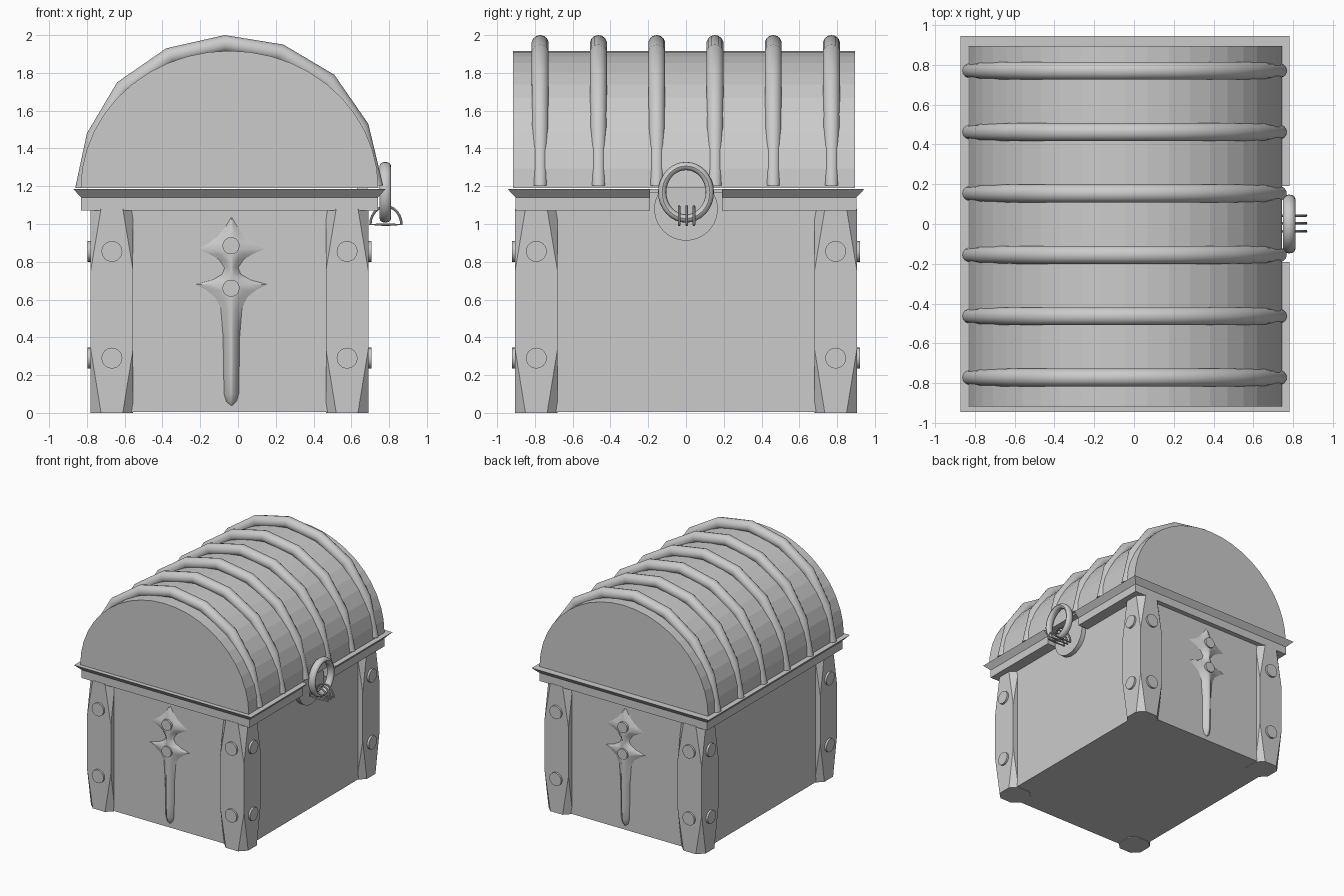
import bpy, bmesh
from math import sin, cos, pi
from mathutils import Vector, Matrix

if "Cube" in bpy.data.objects:
    bpy.data.objects.remove(bpy.data.objects["Cube"])

CX = -0.045  # centre line of the chest body


def finish(name, bm, smooth=None):
    bmesh.ops.recalc_face_normals(bm, faces=bm.faces)
    me = bpy.data.meshes.new(name)
    bm.to_mesh(me)
    bm.free()
    ob = bpy.data.objects.new(name, me)
    bpy.context.collection.objects.link(ob)
    if smooth:
        bpy.ops.object.select_all(action='DESELECT')
        ob.select_set(True)
        bpy.context.view_layer.objects.active = ob
        bpy.ops.object.shade_smooth_by_angle(angle=smooth)
    return ob


def loft(name, rings, smooth=None, loop=False):
    """Skin a list of closed rings of points; cap the ends unless looped."""
    bm = bmesh.new()
    vs = [[bm.verts.new(p) for p in r] for r in rings]
    n = len(vs[0])
    pairs = list(zip(vs, vs[1:])) + ([(vs[-1], vs[0])] if loop else [])
    for a, b in pairs:
        for i in range(n):
            j = (i + 1) % n
            bm.faces.new((a[i], a[j], b[j], b[i]))
    if not loop:
        bm.faces.new(vs[0])
        bm.faces.new(vs[-1])
    return finish(name, bm, smooth)


def box(name, x0, x1, y0, y1, z0, z1):
    return loft(name, [[(x0, y0, z), (x1, y0, z), (x1, y1, z), (x0, y1, z)] for z in (z0, z1)])


def disc(name, base, tip, r, n=24):
    base, tip = Vector(base), Vector(tip)
    q = (tip - base).to_track_quat('Z', 'Y')
    ring = [q @ Vector((r * cos(2 * pi * i / n), r * sin(2 * pi * i / n), 0)) for i in range(n)]
    return loft(name, [[c + v for v in ring] for c in (base, tip)], 0.6)


def tube(name, path, radii, centre, n=12, loop=False):
    """Round tube along a path lying in an xz plane, fanned about a centre."""
    rings = []
    for (x, y, z), r in zip(path, radii):
        d = Vector((x - centre[0], 0, z - centre[1])).normalized()
        rings.append([Vector((x, y, z)) + r * (cos(2 * pi * i / n) * d + sin(2 * pi * i / n) * Vector((0, 1, 0)))
                      for i in range(n)])
    return loft(name, rings, 0.7, loop)


# Chest body
box("body", -0.735, 0.645, -0.86, 0.86, 0.005, 1.17)

# Corner posts: square in the middle, octagonal at both ends, with round studs
H, C = 0.1125, 0.055
for sx in (-1, 1):
    for sy in (-1, 1):
        px, py = CX + sx * 0.6225, sy * 0.7925
        bm = bmesh.new()
        for z in (0, 1.08):
            for a in (-1, 1):
                for b in (-1, 1):
                    bm.verts.new((px + a * H, py + b * (H - C), z))
                    bm.verts.new((px + a * (H - C), py + b * H, z))
        for z in (0.34, 0.75):
            for a in (-1, 1):
                for b in (-1, 1):
                    bm.verts.new((px + a * H, py + b * H, z))
        bmesh.ops.convex_hull(bm, input=bm.verts)
        bmesh.ops.dissolve_limit(bm, angle_limit=0.01, verts=bm.verts, edges=bm.edges)
        finish("corner_post", bm)
        for z in (0.29, 0.855):
            disc("post_stud_side", (px + sx * 0.1, py, z), (px + sx * 0.129, py, z), 0.055)
            disc("post_stud_end", (px, py + sy * 0.1, z), (px, py + sy * 0.129, z), 0.055)

# Flared rim, open at the latch
prof = [(0, 1.072), (0, 1.14), (0.042, 1.185), (-0.1, 1.185), (-0.1, 1.072)]
path = [(1, 0.19, 0), (1, 0.902, 1), (-1, 0.902, 1), (-1, -0.902, -1), (1, -0.902, -1), (1, -0.19, 0)]
loft("rim", [[(CX + sx * (0.785 + d), y + sy * d, z) for d, z in prof] for sx, y, sy in path])

# Domed lid
N = 22
arch = [(CX + 0.788 * cos(pi * i / N), 1.19 + 0.727 * sin(pi * i / N)) for i in range(N + 1)]
loft("lid", [[(x, y, z) for x, z in arch] for y in (-0.917, 0.895)])

# Lid ribs
outer = [(-0.862, 1.19), (-0.80, 1.48), (-0.64, 1.75), (-0.38, 1.93), (-0.07, 2.0),
         (0.24, 1.95), (0.51, 1.79), (0.69, 1.53), (0.768, 1.205)]
rad = [0.036, 0.043, 0.046, 0.046, 0.046, 0.046, 0.046, 0.043, 0.036]
mid = (CX, 1.2)
for k in range(6):
    y = -0.772 + k * 0.3085
    pts = []
    for (x, z), r in zip(outer, rad):
        d = Vector((x - mid[0], z - mid[1])).normalized() * r
        pts.append((x - d.x, y, z - d.y))
    tube("lid_rib", pts, rad, mid, 14)

# Dagger-shaped ornaments on both ends: (height, half width, bulge)
shape = [(1.035, .003, .003), (.99, .03, .018), (.94, .07, .03), (.90, .12, .034), (.868, .184, .034),
         (.84, .115, .036), (.81, .065, .038), (.768, .037, .038), (.735, .05, .038), (.705, .1, .036),
         (.68, .193, .034), (.65, .135, .036), (.61, .085, .038), (.55, .057, .04), (.4, .045, .04),
         (.2, .042, .04), (.1, .04, .035), (.06, .028, .02), (.04, .006, .004)]
for s in (-1, 1):
    rings = []
    for z, w, d in shape:
        sec = [(-1, -0.2), (-1, 0), (-0.5, 0.55), (-0.2, 0.93), (0, 1), (0.2, 0.93), (0.5, 0.55), (1, 0), (1, -0.2)]
        rings.append([(-0.035 + w * u, s * (0.859 + d * v), z) for u, v in sec])
    loft("end_ornament", rings, 0.8)
    for z in (0.885, 0.66):
        disc("ornament_stud", (-0.037, s * 0.87, z), (-0.037, s * 0.905, z), 0.045)

# Latch: backing disc, hanging ring and wire staples
disc("latch_plate", (0.63, 0, 1.08), (0.685, 0, 1.08), 0.168, 40)
rings = []
for i in range(32):
    a = 2 * pi * i / 32
    rings.append([(0.78 + 0.031 * sin(t), (0.126 + 0.022 * cos(t)) * cos(a), 1.168 + (0.139 + 0.022 * cos(t)) * sin(a))
                  for t in (2 * pi * j / 12 for j in range(12))])
loft("latch_ring", rings, 0.7, True)
for y in (-0.036, 0.004, 0.042):
    pts = [(0.783 + 0.082 * cos(pi * i / 12), y, 0.998 + 0.095 * sin(pi * i / 12)) for i in range(13)]
    pts.append((0.783, y, 0.996))
    tube("latch_staple", pts, [0.007] * len(pts), (0.783, 1.03), 8, True)
